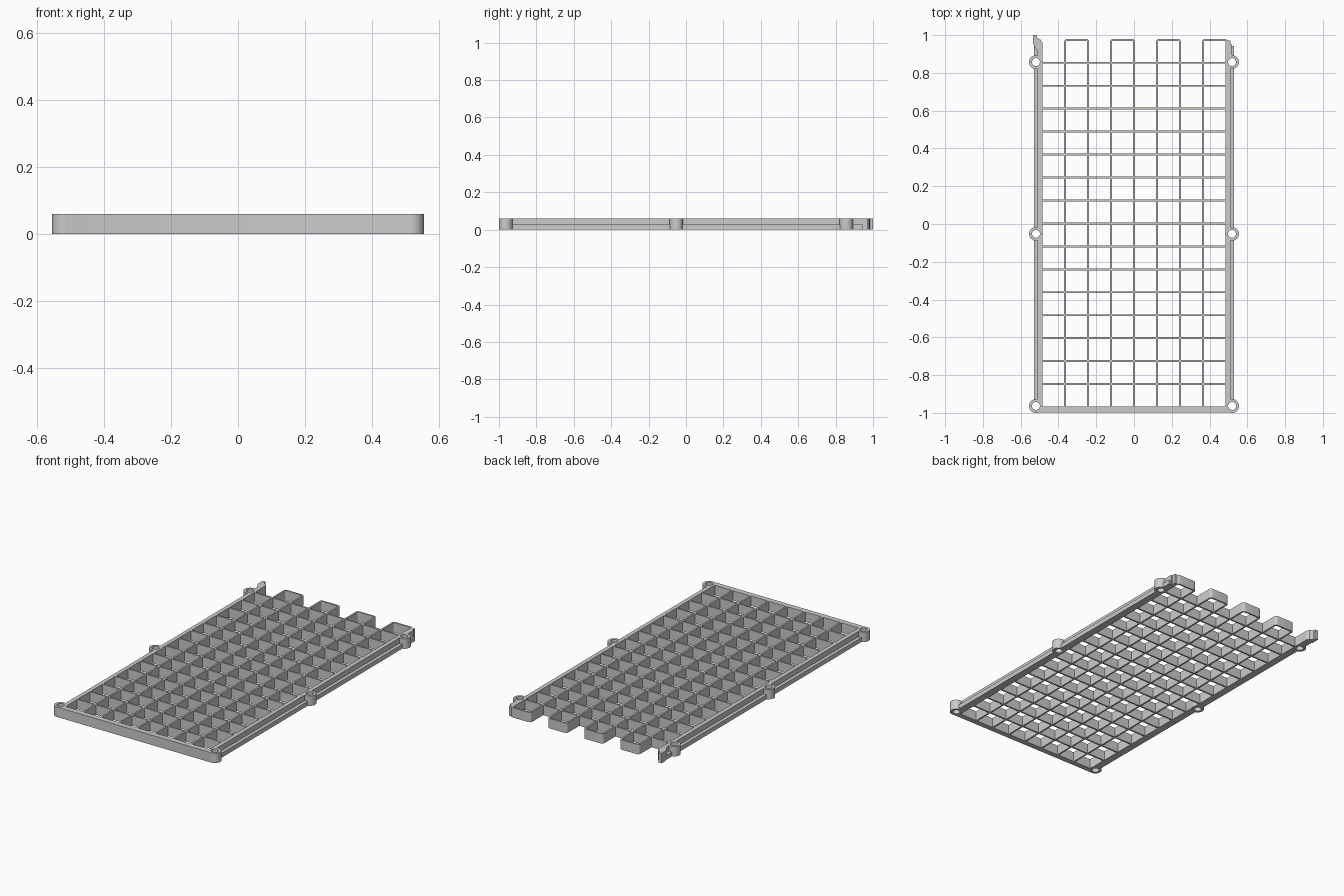
import bpy, bmesh
from math import sin, cos, pi, radians

if "Cube" in bpy.data.objects:
    bpy.data.objects.remove(bpy.data.objects["Cube"])

H = 0.06          # overall height
FLANGE = 0.027    # height of the low outer ledge
T = 0.010         # grid wall thickness
P = 0.1215        # grid pitch


def prisms(name, outlines, z0, z1):
    """One mesh made of vertical extrusions of several closed outlines."""
    bm = bmesh.new()
    for pts in outlines:
        face = bm.faces.new([bm.verts.new((x, y, z0)) for x, y in pts])
        ext = bmesh.ops.extrude_face_region(bm, geom=[face])
        verts = [g for g in ext["geom"] if isinstance(g, bmesh.types.BMVert)]
        bmesh.ops.translate(bm, verts=verts, vec=(0, 0, z1 - z0))
    bmesh.ops.recalc_face_normals(bm, faces=bm.faces)
    me = bpy.data.meshes.new(name)
    bm.to_mesh(me)
    bm.free()
    ob = bpy.data.objects.new(name, me)
    bpy.context.collection.objects.link(ob)
    return ob


def rect(x0, x1, y0, y1):
    return [(x0, y0), (x1, y0), (x1, y1), (x0, y1)]


def arc(cx, cy, r, a0, a1, n):
    return [(cx + r * cos(a0 + (a1 - a0) * i / n),
             cy + r * sin(a0 + (a1 - a0) * i / n)) for i in range(n + 1)]


def circle(cx, cy, r, n=32):
    return arc(cx, cy, r, 0, 2 * pi, n)[:-1]


def loop(x0, x1, y0, y1):
    """Inverted U: two long grid walls joined by a rounded end."""
    def edge(d, r):
        a, b, top = x0 - d, x1 + d, y1 - T / 2 + d
        return ([(a, y0)] + arc(a + r, top - r, r, pi, pi / 2, 5)
                + arc(b - r, top - r, r, pi / 2, 0, 5) + [(b, y0)])
    return edge(T / 2, 0.016) + edge(-T / 2, 0.006)[::-1]


def combine(target, tool, op):
    mod = target.modifiers.new(op, 'BOOLEAN')
    mod.operation, mod.solver, mod.object = op, 'EXACT', tool
    bpy.context.view_layer.objects.active = target
    bpy.ops.object.modifier_apply(modifier=mod.name)
    bpy.data.objects.remove(tool)


def smooth(ob):
    bpy.ops.object.select_all(action='DESELECT')
    ob.select_set(True)
    bpy.context.view_layer.objects.active = ob
    bpy.ops.object.shade_smooth_by_angle(angle=radians(30))


# Frame: tall front and side walls
frame = prisms("frame", [[
    (-0.52, -0.999), (0.52, -0.999), (0.51, -0.95), (0.51, 0.972), (0.485, 0.972),
    (0.485, -0.966), (-0.485, -0.966), (-0.485, 0.96), (-0.495, 0.975),
    (-0.51, 0.98), (-0.51, -0.95)]], 0, H)

# Low ledges along the outside of both side walls
ledges = prisms("side_ledges", [rect(0.495, 0.53, -0.96, 0.943),
                                rect(-0.53, -0.495, -0.96, 0.943)], 0, FLANGE)
combine(frame, ledges, 'UNION')

# Latch tab at the open end of the left wall
latch = prisms("latch_tab", [[
    (-0.500, 0.90), (-0.500, 0.977), (-0.514, 0.985), (-0.514, 1.0),
    (-0.535, 1.0), (-0.535, 0.955), (-0.512, 0.915), (-0.512, 0.90)]], 0, H)
combine(frame, latch, 'UNION')

# Small catch on the right wall
catch = prisms("catch", [rect(0.50, 0.518, 0.88, 0.95)], 0, H)
combine(frame, catch, 'UNION')

# Screw bosses, then their through holes
spots = [(s * 0.519, y) for s in (-1, 1) for y in (-0.9635, -0.052, 0.857)]
combine(frame, prisms("bosses", [circle(x, y, 0.0365) for x, y in spots], 0, H), 'UNION')
combine(frame, prisms("holes", [circle(x, y, 0.021) for x, y in spots], -0.1, 0.2), 'DIFFERENCE')
smooth(frame)

# Grid: long walls in pairs closed by rounded ends, crossed by short walls
pairs = [(-3 * P, -2 * P), (-P, 0), (P, 2 * P), (3 * P, 4 * P + 0.004)]
grid = prisms("grid", [loop(a, b, -0.97, 0.98) for a, b in pairs], 0, H)
rows = [0.003 + P * k for k in range(-7, 8)]
cross = prisms("cross_walls", [rect(-0.488, 0.488, y - T / 2, y + T / 2) for y in rows], 0, H)
combine(grid, cross, 'UNION')
smooth(grid)
